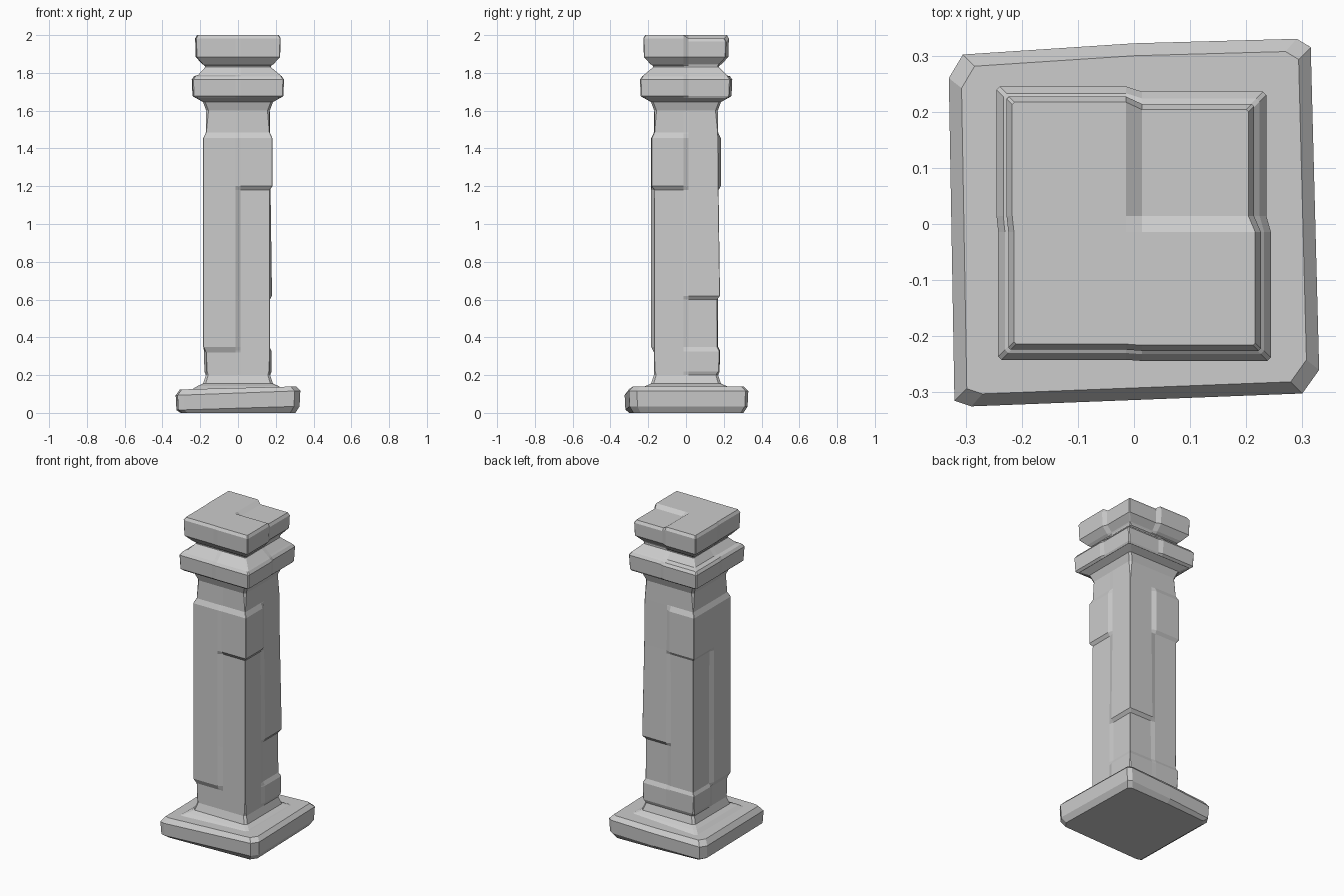
import bpy, bmesh

if "Cube" in bpy.data.objects:
    bpy.data.objects.remove(bpy.data.objects["Cube"])

E = 0.014                                        # half width of the step between quadrants
QUADS = [(1, 1), (-1, 1), (-1, -1), (1, -1)]     # counter-clockwise quadrants


def make_object(name, bm):
    bmesh.ops.recalc_face_normals(bm, faces=bm.faces)
    me = bpy.data.meshes.new(name)
    bm.to_mesh(me)
    bm.free()
    ob = bpy.data.objects.new(name, me)
    bpy.context.collection.objects.link(ob)
    return ob


def width_at(profile, z):
    if z <= profile[0][1]:
        return profile[0][0]
    for (s0, z0), (s1, z1) in zip(profile, profile[1:]):
        if z <= z1:
            return s0 + (s1 - s0) * (z - z0) / max(z1 - z0, 1e-6)
    return profile[-1][0]


def bridge(bm, rings):
    for a, b in zip(rings, rings[1:]):
        n = len(a)
        for i in range(n):
            j = (i + 1) % n
            bm.faces.new((a[i], a[j], b[j], b[i]))


def quad_loft(name, profiles, chamfer, top_drop=(0, 0, 0, 0)):
    """Square column whose four corner quadrants each follow their own (half width, z) profile."""
    bm = bmesh.new()
    levels = sorted({z for p in profiles for _, z in p})
    rings = []
    for k, z in enumerate(levels):
        c = width_at(chamfer, z)
        ring = []
        for (sx, sy), p, drop in zip(QUADS, profiles, top_drop):
            s = width_at(p, z)
            h = z - (drop if k >= len(levels) - 2 else 0)
            pts = [(s, E), (s, s - c), (s - c, s), (E, s)]
            if sx * sy < 0:
                pts.reverse()
            ring += [bm.verts.new((sx * x, sy * y, h)) for x, y in pts]
        rings.append(ring)
    bridge(bm, rings)
    # end caps: four quadrant panels, the strips between them and a middle square
    for ring in (rings[0], rings[-1]):
        mid = [bm.verts.new((sx * E, sy * E, ring[4 * q].co.z))
               for q, (sx, sy) in enumerate(QUADS)]
        for q in range(4):
            n = (q + 1) % 4
            bm.faces.new(ring[4 * q:4 * q + 4] + [mid[q]])
            bm.faces.new((ring[4 * q + 3], ring[4 * n], mid[n], mid[q]))
        bm.faces.new(mid)
    return make_object(name, bm)


# Worn plinth: irregular outline, chamfered and slightly tilted
outline = [(0.33, -0.26), (0.315, 0.315), (0.29, 0.33), (0.0, 0.322), (-0.305, 0.302),
           (-0.33, 0.26), (-0.32, -0.315), (-0.29, -0.325), (0.30, -0.302)]
bm = bmesh.new()
rings = []
for inset, z, tilt in [(0.025, 0.0, 0.0), (0.004, 0.025, 0.01), (0.0, 0.105, 0.012), (0.022, 0.132, 0.008)]:
    f = 1 - inset / 0.32
    rings.append([bm.verts.new((x * f, y * f, z + tilt * x / 0.33)) for x, y in outline])
bridge(bm, rings)
bm.faces.new(rings[0])
bm.faces.new(rings[-1])
make_object("plinth", bm)

# Shaft: flared foot and neck shared by all corners, each with its own raised slab
foot = [(0.25, 0.12), (0.215, 0.142), (0.185, 0.155), (0.17, 0.20)]
neck = [(0.168, 1.60), (0.185, 1.645), (0.228, 1.67)]
shaft = [
    foot + [(0.178, 0.22), (0.178, 0.325), (0.166, 0.35), (0.165, 0.60), (0.180, 0.62),
            (0.172, 1.20), (0.170, 1.48)] + neck,
    foot + [(0.178, 0.22), (0.180, 0.33), (0.170, 0.35), (0.172, 1.18), (0.184, 1.20),
            (0.184, 1.455), (0.170, 1.485)] + neck,
    foot + [(0.170, 0.32), (0.184, 0.35), (0.184, 1.455), (0.170, 1.485)] + neck,
    foot + [(0.168, 1.18), (0.182, 1.20), (0.182, 1.455), (0.168, 1.485)] + neck,
]
quad_loft("shaft", shaft, [(0.015, 0.12), (0.012, 0.20), (0.002, 0.24), (0.002, 1.48),
                           (0.012, 1.60), (0.012, 1.67)])

# Capital: flat band with a sloped shoulder
def shoulder(d, ledge):
    return [(0.226, 1.667), (0.236 + d, 1.678), (0.240 + d, 1.765), (0.228 + d, 1.782),
            (ledge, 1.79), (0.174, 1.83), (0.174, 1.84)]

quad_loft("capital", [shoulder(-0.004, 0.215), shoulder(0.005, 0.205),
                      shoulder(0.002, 0.21), shoulder(0.004, 0.222)],
          [(0.006, 1.66), (0.006, 1.84)])

# Cap block: one quadrant is set back and sunk
def block(d):
    return [(0.172, 1.835), (0.188 + d, 1.848), (0.221 + d, 1.885),
            (0.224 + d, 1.983), (0.214 + d, 2.0)]

quad_loft("cap_block", [block(-0.010), block(0.003), block(0), block(0.002)],
          [(0.004, 1.83), (0.004, 2.0)], top_drop=(0.018, 0, 0, 0))
